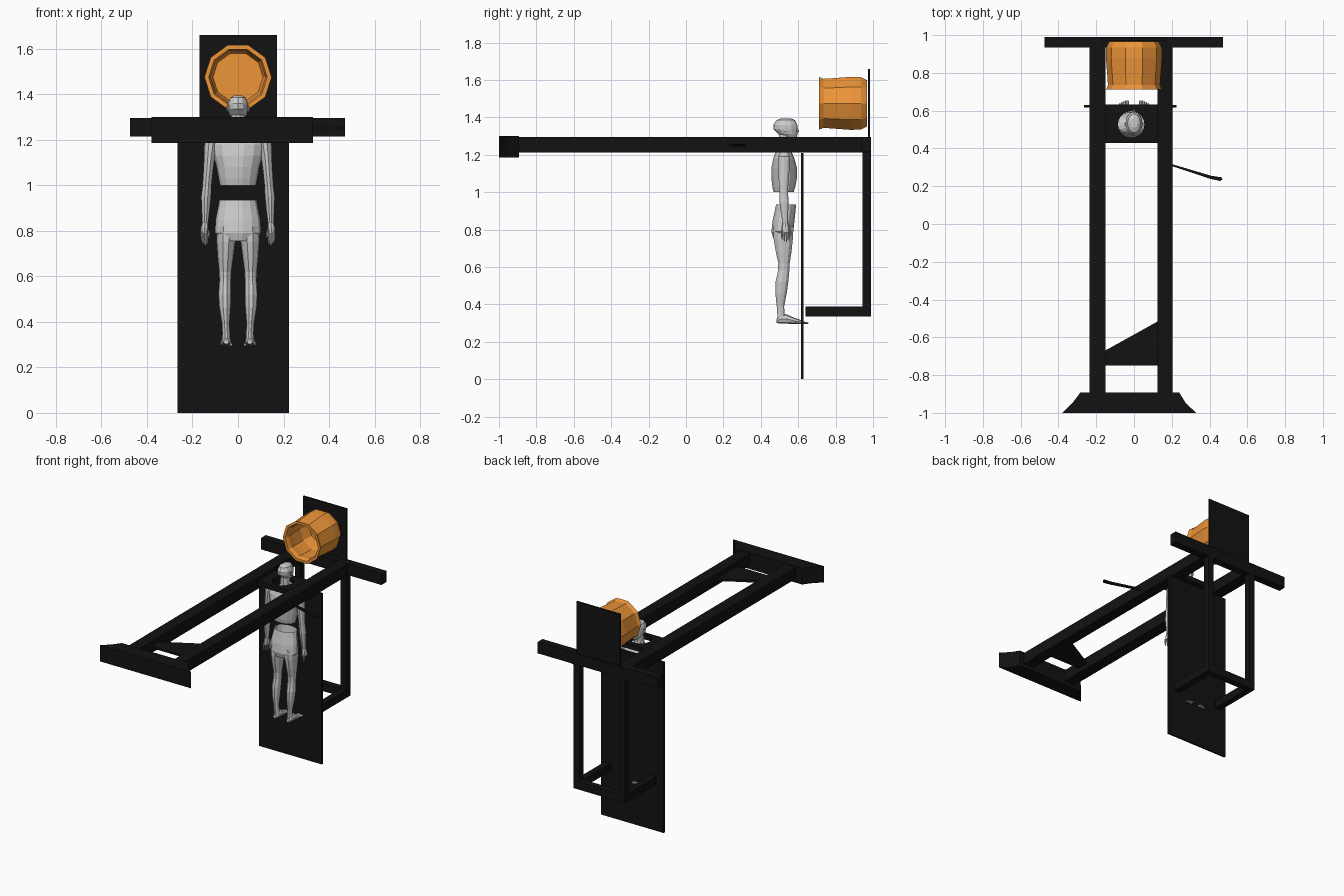
import bpy, bmesh, math
from mathutils import Vector


def material(name, rgb):
    m = bpy.data.materials.new(name)
    m.diffuse_color = (*rgb, 1)
    return m


BLACK = material("black_paint", (0.006, 0.006, 0.006))
ORANGE = material("orange_wood", (0.85, 0.30, 0.04))


def finish(name, bm, mat=None):
    bmesh.ops.recalc_face_normals(bm, faces=bm.faces[:])
    me = bpy.data.meshes.new(name)
    bm.to_mesh(me)
    bm.free()
    ob = bpy.data.objects.new(name, me)
    bpy.context.collection.objects.link(ob)
    if mat:
        me.materials.append(mat)
    return ob


def prism(name, outline, z0, z1, mat=BLACK):
    bm = bmesh.new()
    low = bm.faces.new([bm.verts.new((x, y, z0)) for x, y in outline])
    new = bmesh.ops.extrude_face_region(bm, geom=[low])["geom"]
    bmesh.ops.translate(bm, vec=(0, 0, z1 - z0),
                        verts=[v for v in new if isinstance(v, bmesh.types.BMVert)])
    return finish(name, bm, mat)


def box(name, x, y, z, mat=BLACK):
    return prism(name, [(x[0], y[0]), (x[1], y[0]), (x[1], y[1]), (x[0], y[1])], *z, mat)


def loft(name, rings, sides=10, along="z", caps=(True, True), mat=None, mirror=False, start=0.0):
    """Rings are (x, y, z, rx, r2); r2 lies on y for along=z, on z for along=y."""
    for side in ((1, -1) if mirror else (1,)):
        bm = bmesh.new()
        loops = []
        for x, y, z, rx, r2 in rings:
            loop = []
            for i in range(sides):
                a = start + 2 * math.pi * i / sides
                u, w = rx * math.cos(a), r2 * math.sin(a)
                p = (x + u, y + w, z) if along == "z" else (x + u, y, z + w)
                loop.append(bm.verts.new((side * p[0], p[1], p[2])))
            loops.append(loop)
        for a, b in zip(loops, loops[1:]):
            for i in range(sides):
                j = (i + 1) % sides
                bm.faces.new((a[i], a[j], b[j], b[i]))
        if caps[0]:
            bm.faces.new(loops[0])
        if caps[1]:
            bm.faces.new(loops[-1])
        label = name if not mirror else ("right_" if side > 0 else "left_") + name
        finish(label, bm, mat)


# Frame: two long rails, the flared head beam and the rear crossbar
RAILS = {"left": (-0.235, -0.15), "right": (0.125, 0.205)}
for side, x in RAILS.items():
    box(side + "_rail", x, (-0.90, 0.99), (1.212, 1.294))
prism("head_beam", [(-0.38, -1), (0.33, -1), (0.275, -0.95), (0.24, -0.893),
                    (-0.285, -0.893), (-0.32, -0.94)], 1.185, 1.30)
box("rear_crossbar", (-0.475, 0.47), (0.935, 0.99), (1.215, 1.295))

# Rear legs and U-shaped stretcher
for side, x in RAILS.items():
    c = sum(x) / 2
    box(side + "_leg", (c - 0.022, c + 0.022), (0.945, 0.99), (0.335, 1.215))
    box(side + "_side_stretcher", (c - 0.022, c + 0.022), (0.64, 0.95), (0.335, 0.39))
box("rear_stretcher", (-0.17, 0.145), (0.945, 0.99), (0.335, 0.39))

# Boards
box("bench_board", (-0.265, 0.225), (0.616, 0.629), (0, 1.21))
box("back_board", (-0.17, 0.172), (0.972, 0.983), (1.29, 1.66))

# Slanted blade and release lever
prism("blade", [(-0.152, -0.75), (0.127, -0.75), (0.127, -0.515), (-0.152, -0.67)], 1.245, 1.26)
prism("lever", [(0.20, 0.317), (0.20, 0.307), (0.40, 0.24), (0.455, 0.228),
                (0.468, 0.235), (0.465, 0.247), (0.41, 0.255)], 1.244, 1.258)

# Neck stock with a round hole
stock = box("neck_stock", (-0.152, 0.127), (0.43, 0.632), (1.235, 1.27))
bm = bmesh.new()
bmesh.ops.create_cone(bm, cap_ends=True, segments=20, radius1=0.07, radius2=0.07, depth=0.2)
bmesh.ops.translate(bm, vec=(-0.015, 0.527, 1.25), verts=bm.verts[:])
cutter = finish("neck_hole_cutter", bm)
cutter.hide_render = True
cutter.hide_viewport = True
mod = stock.modifiers.new("neck_hole", "BOOLEAN")
mod.operation, mod.object, mod.solver = "DIFFERENCE", cutter, "EXACT"

# Ten-sided basket, opening toward the front
profile = [(0.11, 0.95), (0.13, 0.88), (0.126, 0.78), (0.121, 0.74), (0.129, 0.712),
           (0.148, 0.712), (0.138, 0.735), (0.141, 0.78), (0.149, 0.88), (0.147, 0.935), (0.13, 0.967)]
loft("basket", [(0, y, 1.475, r, r) for r, y in profile], 10, "y", mat=ORANGE)

# Figure: head, torso and pelvis, open at the waist
loft("head", [(0, 0.535, 1.395, 0.018, 0.025), (0, 0.533, 1.385, 0.034, 0.050),
              (0, 0.531, 1.36, 0.044, 0.064), (0, 0.533, 1.335, 0.045, 0.064),
              (0, 0.545, 1.31, 0.038, 0.050), (0, 0.563, 1.29, 0.024, 0.031),
              (0, 0.565, 1.284, 0.014, 0.02)], 12)
loft("nose", [(0, 0.592, 1.345, 0.005, 0.004), (0, 0.597, 1.325, 0.009, 0.01),
              (0, 0.594, 1.32, 0.006, 0.006)], 6)
loft("ear", [(0.046, 0.527, 1.35, 0.004, 0.012), (0.047, 0.53, 1.322, 0.003, 0.007)], 6, mirror=True)
loft("neck", [(0, 0.53, 1.32, 0.03, 0.034), (0, 0.525, 1.26, 0.03, 0.033),
              (0, 0.52, 1.21, 0.045, 0.038)], 10)
loft("torso", [(0, 0.522, 1.235, 0.036, 0.034), (0, 0.522, 1.213, 0.085, 0.045),
               (0, 0.523, 1.18, 0.115, 0.058), (0, 0.525, 1.13, 0.108, 0.070),
               (0, 0.525, 1.08, 0.094, 0.071), (0, 0.523, 1.03, 0.085, 0.063),
               (0, 0.522, 1.0, 0.079, 0.055)], 14, caps=(True, False))
loft("pelvis", [(0, 0.535, 0.935, 0.082, 0.055), (0, 0.53, 0.90, 0.088, 0.057),
                (0, 0.522, 0.85, 0.098, 0.060), (0, 0.515, 0.79, 0.102, 0.060),
                (0, 0.515, 0.755, 0.07, 0.05)], 14, caps=(False, True))

# Limbs
loft("arm", [(0.108, 0.525, 1.215, 0.016, 0.02), (0.118, 0.525, 1.19, 0.03, 0.034),
             (0.125, 0.524, 1.13, 0.024, 0.032), (0.132, 0.522, 1.05, 0.021, 0.027),
             (0.136, 0.522, 1.0, 0.02, 0.024), (0.14, 0.524, 0.95, 0.022, 0.026),
             (0.142, 0.527, 0.89, 0.018, 0.02), (0.144, 0.53, 0.835, 0.013, 0.015)], 10, mirror=True)
loft("palm", [(0.144, 0.53, 0.84, 0.013, 0.014), (0.147, 0.532, 0.815, 0.017, 0.022),
              (0.148, 0.532, 0.785, 0.016, 0.024)], 8, mirror=True)
for i, tip in enumerate((0.748, 0.738, 0.735, 0.742)):
    y, x = 0.513 + 0.0125 * i, 0.158 - 0.007 * i
    loft("finger_%d" % (i + 1), [(x, y, 0.795, 0.006, 0.006), (x, y, 0.765, 0.0055, 0.0055),
                                 (x - 0.003, y, tip, 0.003, 0.003)], 6, mirror=True)
loft("thumb", [(0.137, 0.548, 0.815, 0.007, 0.007), (0.129, 0.558, 0.79, 0.006, 0.006),
               (0.126, 0.561, 0.768, 0.003, 0.003)], 6, mirror=True)
loft("leg", [(0.05, 0.522, 0.82, 0.046, 0.056), (0.053, 0.52, 0.75, 0.041, 0.054),
             (0.055, 0.522, 0.68, 0.034, 0.044), (0.056, 0.524, 0.62, 0.027, 0.032),
             (0.056, 0.522, 0.58, 0.026, 0.032), (0.058, 0.513, 0.52, 0.028, 0.036),
             (0.057, 0.508, 0.46, 0.025, 0.032), (0.054, 0.505, 0.39, 0.016, 0.021),
             (0.052, 0.507, 0.35, 0.017, 0.02), (0.052, 0.51, 0.315, 0.018, 0.022)], 10, mirror=True)
loft("foot", [(0.052, 0.484, 0.312, 0.012, 0.010), (0.052, 0.50, 0.32, 0.019, 0.022),
              (0.052, 0.535, 0.323, 0.02, 0.026), (0.053, 0.575, 0.313, 0.024, 0.017),
              (0.054, 0.625, 0.304, 0.027, 0.009)], 8, "y", mirror=True)
for i, tip in enumerate((0.654, 0.655, 0.651, 0.646, 0.64)):
    x = 0.033 + 0.0105 * i
    r = 0.007 if i == 0 else 0.005
    loft("toe_%d" % (i + 1), [(x, 0.615, 0.303, r, r), (x, tip - 0.008, 0.301, r, r * 0.9),
                              (x, tip, 0.30, r * 0.5, r * 0.5)], 6, "y", mirror=True)
